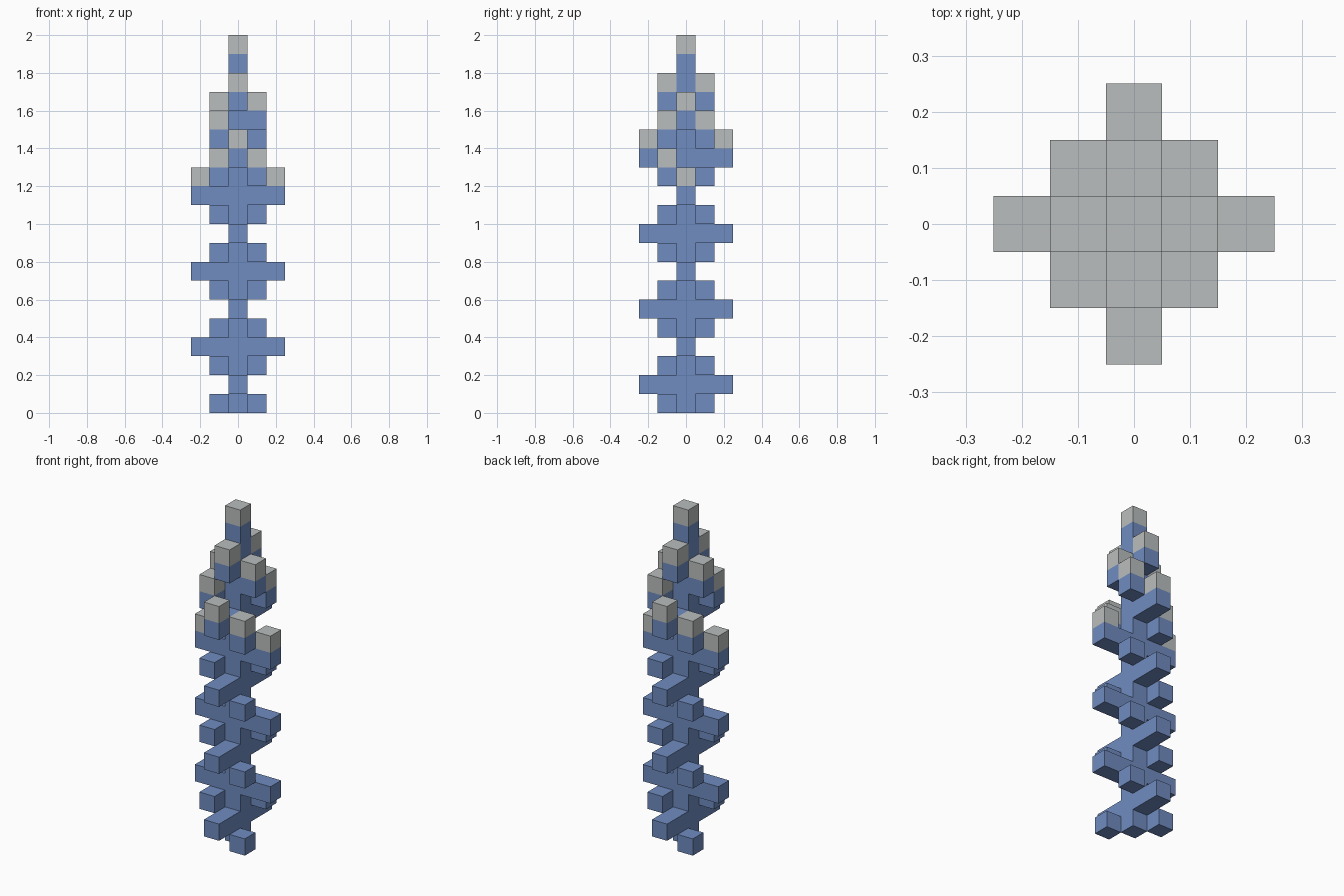
import bpy
import bmesh
from mathutils import Matrix, Vector

U = 0.1  # edge of one block

cube = bpy.data.objects.get("Cube")
if cube:
    bpy.data.objects.remove(cube, do_unlink=True)


def material(name, rgb):
    mat = bpy.data.materials.new(name)
    mat.use_nodes = True
    color = (*rgb, 1)
    mat.diffuse_color = color
    mat.node_tree.nodes["Principled BSDF"].inputs["Base Color"].default_value = color
    return mat


blue = material("blue", (0.162, 0.262, 0.527))
grey = material("pale grey", (0.491, 0.515, 0.509))


def blocks(name, mat, boxes):
    """One object from boxes given as (centre x, centre y, bottom layer, size), in blocks."""
    bm = bmesh.new()
    for x, y, layer, size in boxes:
        centre = Vector((x, y, layer + size[2] / 2)) * U
        scale = Matrix.Diagonal((*(s * U for s in size), 1))
        bmesh.ops.create_cube(bm, size=1, matrix=Matrix.Translation(centre) @ scale)
    mesh = bpy.data.meshes.new(name)
    bm.to_mesh(mesh)
    bm.free()
    mesh.materials.append(mat)
    obj = bpy.data.objects.new(name, mesh)
    bpy.context.collection.objects.link(obj)


ONE = (1, 1, 1)

# Central stem and its tip
blocks("stem", blue, [(0, 0, 0, (1, 1, 19))])
blocks("stem_tip", grey, [(0, 0, 19, ONE)])

# Long side-to-side and front-to-back branches, a quarter turn every two layers
blocks("side_branches", blue, [(0, 0, k, (5, 1, 1)) for k in (3, 7, 11)])
blocks("front_back_branches", blue, [(0, 0, k, (1, 5, 1)) for k in range(1, 14, 4)])

# Short branches near the top
blocks("short_side_branch", blue, [(0, 0, 15, (3, 1, 1))])
blocks("short_front_back_branch", blue, [(0, 0, 16, (1, 3, 1))])

# Diagonal buds, swapping corners every two layers
buds = []
for k in range(0, 15, 2):
    turn = -1 if k % 4 == 0 else 1
    buds += [(s, s * turn, k, ONE) for s in (-1, 1)]
blocks("diagonal_buds", blue, buds)

# Pale caps on the upper branch ends and buds
caps = []
for s in (-1, 1):
    for x, y, k in ((2, 0, 12), (1, -1, 13), (0, 2, 14),
                    (1, 1, 15), (1, 0, 16), (0, 1, 17)):
        caps.append((s * x, s * y, k, ONE))
blocks("branch_caps", grey, caps)
